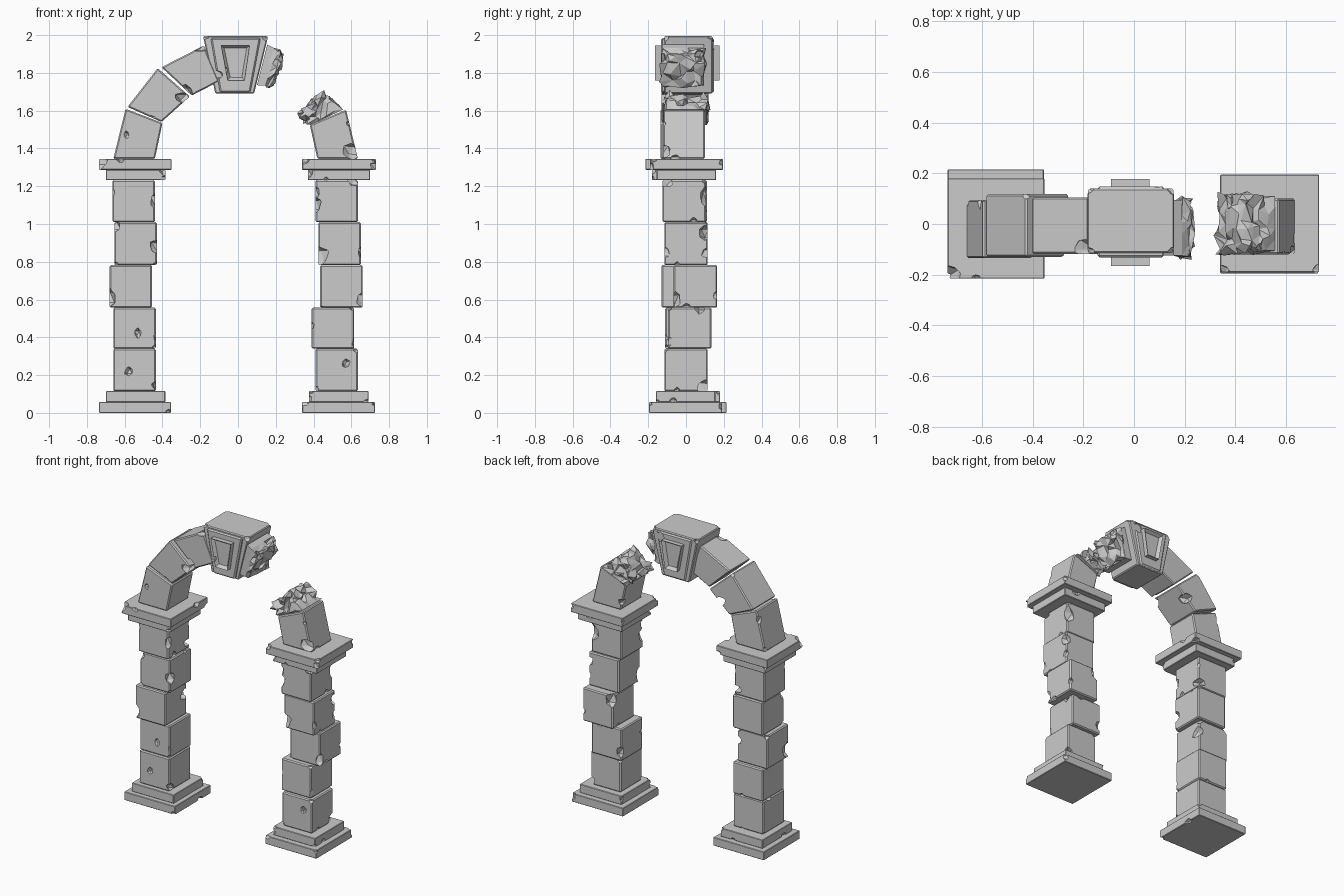
import bpy, bmesh, random
from mathutils import Vector

if "Cube" in bpy.data.objects:
    bpy.data.objects.remove(bpy.data.objects["Cube"])

random.seed(11)


def new_object(name, bm):
    bmesh.ops.recalc_face_normals(bm, faces=bm.faces)
    me = bpy.data.meshes.new(name)
    bm.to_mesh(me)
    bm.free()
    ob = bpy.data.objects.new(name, me)
    bpy.context.collection.objects.link(ob)
    return ob


def prism(profile, y0, y1):
    """Extrude an x/z outline from y0 to y1."""
    bm = bmesh.new()
    a = [bm.verts.new((x, y0, z)) for x, z in profile]
    b = [bm.verts.new((x, y1, z)) for x, z in profile]
    bm.faces.new(a)
    bm.faces.new(b[::-1])
    n = len(a)
    for i in range(n):
        bm.faces.new((a[i], b[i], b[(i + 1) % n], a[(i + 1) % n]))
    bmesh.ops.recalc_face_normals(bm, faces=bm.faces)
    return bm


def carve(ob, chips):
    """Knock angular chips (x, y, z, radius) out of a stone."""
    if not chips:
        return
    bm = bmesh.new()
    for x, y, z, r in chips:
        made = bmesh.ops.create_icosphere(bm, subdivisions=1, radius=r)["verts"]
        sq = Vector([random.uniform(.65, 1.25) for _ in range(3)])
        for v in made:
            v.co = Vector((x, y, z)) + v.co * sq * random.uniform(.75, 1.2)
    cutter = new_object("chip_cutter", bm)
    cutter.hide_render = True
    m = ob.modifiers.new("chips", 'BOOLEAN')
    m.operation, m.solver, m.object = 'DIFFERENCE', 'EXACT', cutter
    m.use_self = True
    dg = bpy.context.evaluated_depsgraph_get()
    me = bpy.data.meshes.new_from_object(ob.evaluated_get(dg))
    ob.modifiers.clear()
    ob.data = me
    bpy.data.objects.remove(cutter)


def stone(name, profile, y0, y1, chips=(), wear=4, size=.035, bevel=.007, rough=None):
    bm = prism(profile, y0, y1)
    mid = sum((v.co for v in bm.verts), Vector()) / len(bm.verts)
    chips = list(chips)
    # random wear along the edges
    edges = list(bm.edges)
    for e in random.sample(edges, min(wear, len(edges))):
        p = e.verts[0].co.lerp(e.verts[1].co, random.choice((.04, .3, .7, .96)))
        r = size * random.uniform(.7, 1.25)
        p = p + (p - mid).normalized() * r * .3
        chips.append((*p, r))
    if rough:  # shattered end
        bmesh.ops.subdivide_edges(bm, edges=bm.edges[:], cuts=4, use_grid_fill=True)
        for v in bm.verts:
            if rough(v.co):
                v.co += Vector([random.uniform(-.02, .02) for _ in range(3)])
        bmesh.ops.triangulate(bm, faces=bm.faces[:])
    elif bevel:
        bmesh.ops.bevel(bm, geom=bm.edges[:], offset=bevel, segments=1, affect='EDGES')
    ob = new_object(name, bm)
    carve(ob, chips)
    return ob


def box(x0, x1, z0, z1):
    return [(x0, z0), (x1, z0), (x1, z1), (x0, z1)]


# column stones: left edge x, front y, chips
LEVELS = [(.115, .34), (.34, .557), (.557, .782), (.782, 1.01), (1.01, 1.232)]
COLUMNS = {
    "left": [
        (-.66, -.115, [(-.58, -.12, .22, .025), (-.43, -.1, .14, .04)]),
        (-.66, -.11, [(-.53, -.115, .42, .03)]),
        (-.68, -.13, [(-.69, -.12, .61, .06), (-.45, .08, .7, .05)]),
        (-.655, -.115, [(-.42, -.1, .88, .045), (-.66, -.11, .99, .045)]),
        (-.665, -.12, [(-.43, -.12, 1.12, .05), (-.45, .1, 1.05, .05)]),
    ],
    "right": [
        (.41, -.115, [(.57, -.12, .26, .025), (.63, .1, .14, .04)]),
        (.39, -.095, [(.38, -.09, .46, .045), (.63, -.1, .38, .04)]),
        (.435, -.065, [(.67, -.06, .6, .045), (.44, .17, .75, .045)]),
        (.425, -.115, [(.42, -.11, .83, .055), (.65, .1, .95, .04)]),
        (.41, -.125, [(.4, -.12, 1.1, .045), (.61, -.1, 1.22, .04), (.63, .11, 1.14, .05)]),
    ],
}
for side, stones in COLUMNS.items():
    for i, ((z0, z1), (x, y, chips)) in enumerate(zip(LEVELS, stones)):
        stone(f"{side}_column_stone_{i + 1}", box(x, x + .225, z0, z1), y, y + .23, chips)

# stepped bases and capitals: name, x range, z range, y range, wear
SLABS = [
    ("left_base_slab", -.735, -.355, 0, .057, -.17, .215, 2),
    ("left_base_step", -.70, -.385, .057, .115, -.14, .18, 3),
    ("left_capital_step", -.70, -.385, 1.232, 1.287, -.18, .15, 3),
    ("left_capital_slab", -.735, -.353, 1.287, 1.345, -.215, .18, 4),
    ("right_base_slab", .34, .725, 0, .057, -.195, .19, 4),
    ("right_base_step", .375, .69, .057, .115, -.16, .155, 5),
    ("right_capital_step", .37, .70, 1.232, 1.287, -.155, .16, 3),
    ("right_capital_slab", .34, .73, 1.287, 1.345, -.19, .195, 5),
]
for name, x0, x1, z0, z1, y0, y1, wear in SLABS:
    chips = [(-.74, -.21, 1.345, .06)] if name == "left_capital_slab" else []
    stone(name, box(x0, x1, z0, z1), y0, y1, chips, wear, .035, .003)

# left arch stones
stone("left_arch_stone_1", [(-.66, 1.345), (-.44, 1.345), (-.40, 1.535), (-.595, 1.61)],
      -.135, .095, [(-.59, -.14, 1.47, .022), (-.62, .1, 1.55, .04)], 2, .03)
stone("left_arch_stone_2", [(-.585, 1.62), (-.405, 1.54), (-.255, 1.675), (-.425, 1.825)],
      -.13, .118, [(-.29, -.12, 1.67, .05), (-.34, .1, 1.62, .045)], 2, .03)
stone("left_arch_stone_3", [(-.405, 1.83), (-.245, 1.68), (-.10, 1.755), (-.18, 1.945)],
      -.118, .105, [(-.28, -.11, 1.70, .05), (-.2, -.1, 1.93, .035)], 1, .03)

# keystone and its raised, recessed panel
stone("keystone", [(-.185, 1.995), (-.12, 1.69), (.085, 1.69), (.16, 1.995)], -.115, .14,
      [(-.19, -.12, 2.0, .04), (.16, -.12, 2.0, .04), (.165, .15, 2.0, .045),
       (-.19, .15, 2.0, .045)], 0, bevel=.006)
stone("keystone_face", [(-.145, 1.985), (-.095, 1.695), (.065, 1.695), (.12, 1.985)],
      -.132, .148, [(-.12, -.14, 1.79, .04), (.09, .15, 1.95, .035)], 0, bevel=.008)
bm = prism([(-.09, 1.945), (-.055, 1.76), (.035, 1.76), (.062, 1.945)], -.165, .178)
ends = [f for f in bm.faces if abs(f.normal.y) > .9]
bmesh.ops.inset_individual(bm, faces=ends, thickness=.022, depth=-.022)
carve(new_object("keystone_panel", bm), [(-.085, -.165, 1.80, .045)])

# broken arch stone to the right of the keystone
stone("broken_arch_stone_upper", [(.10, 1.735), (.175, 1.73), (.24, 1.905), (.155, 1.95)],
      -.125, .095, [(.25, -.03, 1.80, .045), (.23, .07, 1.9, .03)], 0,
      rough=lambda c: c.x > .155 + (c.z - 1.72) * .2)

# right arch stone and its shattered top
stone("right_arch_stone", [(.42, 1.345), (.635, 1.345), (.572, 1.605), (.38, 1.525)],
      -.12, .10, [(.60, -.125, 1.39, .05), (.4, .1, 1.4, .035)], 2, .03)
stone("broken_arch_stone_lower", [(.385, 1.525), (.555, 1.605), (.44, 1.69), (.325, 1.585)],
      -.105, .11, [(.36, -.1, 1.67, .035), (.36, .1, 1.65, .04), (.5, -.1, 1.68, .03)], 0,
      rough=lambda c: c.z > 1.54 + (c.x - .385) * .47)
